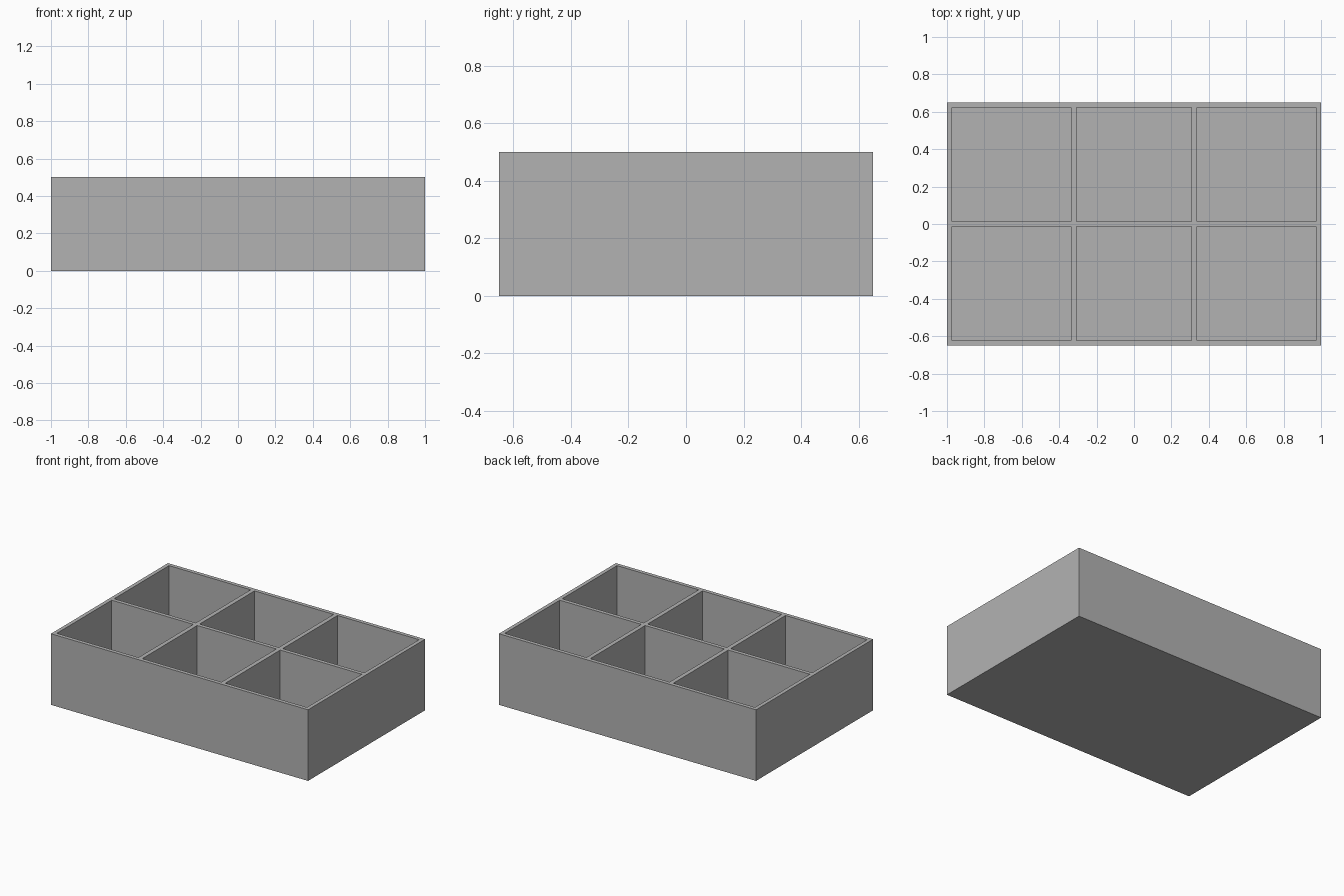
import bpy
import bmesh

cube = bpy.data.objects.get("Cube")
if cube:
    bpy.data.objects.remove(cube, do_unlink=True)

HEIGHT, FLOOR = 0.5, 0.027
# Wall and divider edges along each axis; odd strips are compartments
XS = [-1, -0.973, -0.338, -0.308, 0.308, 0.338, 0.973, 1]
YS = [-0.65, -0.623, -0.0135, 0.0135, 0.623, 0.65]

# Plain grey
grey = bpy.data.materials.new("plain_grey")
GREY = (0.45, 0.45, 0.45, 1)
grey.use_nodes = True
grey.diffuse_color = GREY
grey.node_tree.nodes["Principled BSDF"].inputs["Base Color"].default_value = GREY

# Top rim as a grid of cells
bm = bmesh.new()
grid = [[bm.verts.new((x, y, HEIGHT)) for x in XS] for y in YS]
pockets = []
for j in range(len(YS) - 1):
    for i in range(len(XS) - 1):
        face = bm.faces.new((grid[j][i], grid[j][i + 1],
                             grid[j + 1][i + 1], grid[j + 1][i]))
        if i % 2 and j % 2:
            pockets.append(face)

# Outer walls and underside
rim = [e for e in bm.edges if e.is_boundary]
skirt = bmesh.ops.extrude_edge_only(bm, edges=rim)["geom"]
for v in skirt:
    if isinstance(v, bmesh.types.BMVert):
        v.co.z = 0
bmesh.ops.holes_fill(bm, edges=[e for e in bm.edges if e.is_boundary])

# Sink the compartments
sunk = bmesh.ops.extrude_face_region(bm, geom=pockets)["geom"]
for v in sunk:
    if isinstance(v, bmesh.types.BMVert):
        v.co.z = FLOOR
bmesh.ops.delete(bm, geom=[f for f in pockets if f.is_valid], context="FACES_ONLY")

# Merge the flat cells into clean faces
bmesh.ops.recalc_face_normals(bm, faces=bm.faces[:])
bmesh.ops.dissolve_limit(bm, angle_limit=0.01, verts=bm.verts[:], edges=bm.edges[:])

mesh = bpy.data.meshes.new("divided_tray")
bm.to_mesh(mesh)
bm.free()
mesh.materials.append(grey)
tray = bpy.data.objects.new("divided_tray", mesh)
bpy.context.collection.objects.link(tray)
